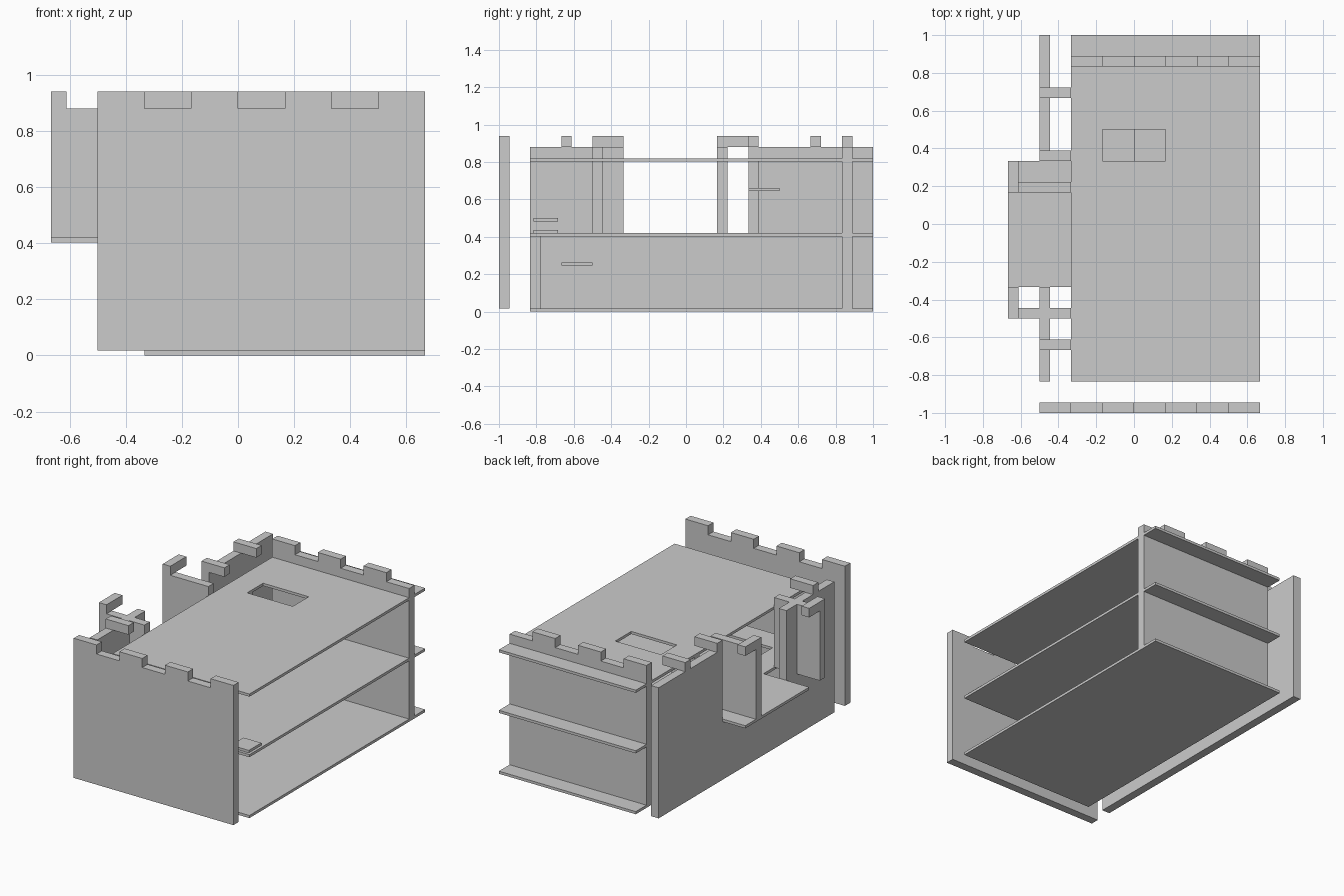
import bpy
import bmesh
from mathutils import Vector

if "Cube" in bpy.data.objects:
    bpy.data.objects.remove(bpy.data.objects["Cube"])

U = 1 / 6            # module width
T = 1 / 18           # wall thickness
F = 0.0175           # floor thickness
MID, ROOF = 0.402, 0.802   # undersides of the upper floors
TOP, MERLON = 0.88, 0.94   # wall top and merlon top

stone = bpy.data.materials.new("grey_stone")
stone.diffuse_color = (0.6, 0.6, 0.6, 1)
stone.use_nodes = True
stone.node_tree.nodes["Principled BSDF"].inputs["Base Color"].default_value = stone.diffuse_color


def prism(name, outline, depth):
    """Extrude a closed 3D outline along a depth vector."""
    bm = bmesh.new()
    face = bm.faces.new([bm.verts.new(p) for p in outline])
    ext = bmesh.ops.extrude_face_region(bm, geom=[face])
    moved = [v for v in ext["geom"] if isinstance(v, bmesh.types.BMVert)]
    bmesh.ops.translate(bm, verts=moved, vec=Vector(depth))
    bmesh.ops.recalc_face_normals(bm, faces=bm.faces)
    mesh = bpy.data.meshes.new(name)
    bm.to_mesh(mesh)
    bm.free()
    mesh.materials.append(stone)
    obj = bpy.data.objects.new(name, mesh)
    bpy.context.collection.objects.link(obj)
    return obj


def box(name, x, y, z):
    base = [(x[0], y[0], z[0]), (x[1], y[0], z[0]),
            (x[1], y[1], z[0]), (x[0], y[1], z[0])]
    return prism(name, base, (0, 0, z[1] - z[0]))


def cut_hole(floor, x, y, z):
    cutter = box(floor.name + "_cutter", x, y, (z - 0.05, z + 0.07))
    cutter.hide_render = True
    cutter.hide_viewport = True
    mod = floor.modifiers.new("stair_hole", "BOOLEAN")
    mod.operation = "DIFFERENCE"
    mod.solver = "EXACT"
    mod.object = cutter


def battlement(name, y, first, count, high_first):
    """Wall along x with a stepped top, one module per step."""
    x0, x1 = first * U, (first + count) * U
    pts = [(x1, y, F), (x0, y, F)]
    for i in range(count):
        z = MERLON if (i % 2 == 0) == high_first else TOP
        pts += [(x0 + i * U, y, z), (x0 + (i + 1) * U, y, z)]
    return prism(name, pts, (0, T, 0))


# Front and back walls with alternating merlons
battlement("front_wall", -1.0, -3, 7, True)
battlement("back_wall", 5 * U, -2, 6, True)

# Side wall with the wide opening onto the balcony
prism("side_wall", [(-3 * U, y, z) for y, z in (
    (-5 * U, F), (1, F), (1, TOP), (2 * U, TOP), (2 * U, MID),
    (-2 * U, MID), (-2 * U, TOP), (-5 * U, TOP))], (T, 0, 0))

# Ground floor and roof
box("ground_floor", (-2 * U, 4 * U), (-5 * U, 1), (0, F))
roof = box("roof_floor", (-2 * U, 4 * U), (-5 * U, 1), (ROOF, ROOF + F))
cut_hole(roof, (-U, U), (2 * U, 3 * U), ROOF)

# Middle floor, carrying the balcony
middle = prism("middle_floor", [(x * U, y * U, MID) for x, y in (
    (4, -5), (4, 6), (-2, 6), (-2, 2), (-4, 2), (-4, -2), (-2, -2), (-2, -5))],
    (0, 0, F))
cut_hole(middle, (-U, U), (-4 * U, -3 * U), MID)

# Balcony side walls, each with an overhanging merlon
for label, y in (("near", -3 * U), ("far", U)):
    box(label + "_balcony_wall", (-4 * U, -2 * U), (y, y + T), (MID + F, TOP))
    box(label + "_balcony_merlon", (-4 * U, -4 * U + T), (y, y + U), (TOP, MERLON))

# Crosswise merlons on the side wall
for i, y in enumerate((-4 * U, 2 * U, 4 * U)):
    box("side_merlon_%d" % (i + 1), (-3 * U, -2 * U), (y, y + T), (TOP, MERLON))

# Half-height steps below the stair holes
box("lower_step", (0, U), (-4 * U, -3 * U), (0.247, 0.262))
box("upper_step", (0, U), (2 * U, 3 * U), (0.645, 0.66))

# Short partitions inside the rooms
box("lower_partition", (-2 * U, -U), (-5 * U, -5 * U + T), (F, MID))
box("upper_partition", (-2 * U, -U), (2 * U, 2 * U + T), (MID + F, ROOF))

# Two small platforms near the front corner
box("low_platform", (0.52, 0.65), (-0.815, -0.685), (MID + F, 0.436))
box("high_platform", (0.35, 0.48), (-0.815, -0.685), (0.483, 0.5))
